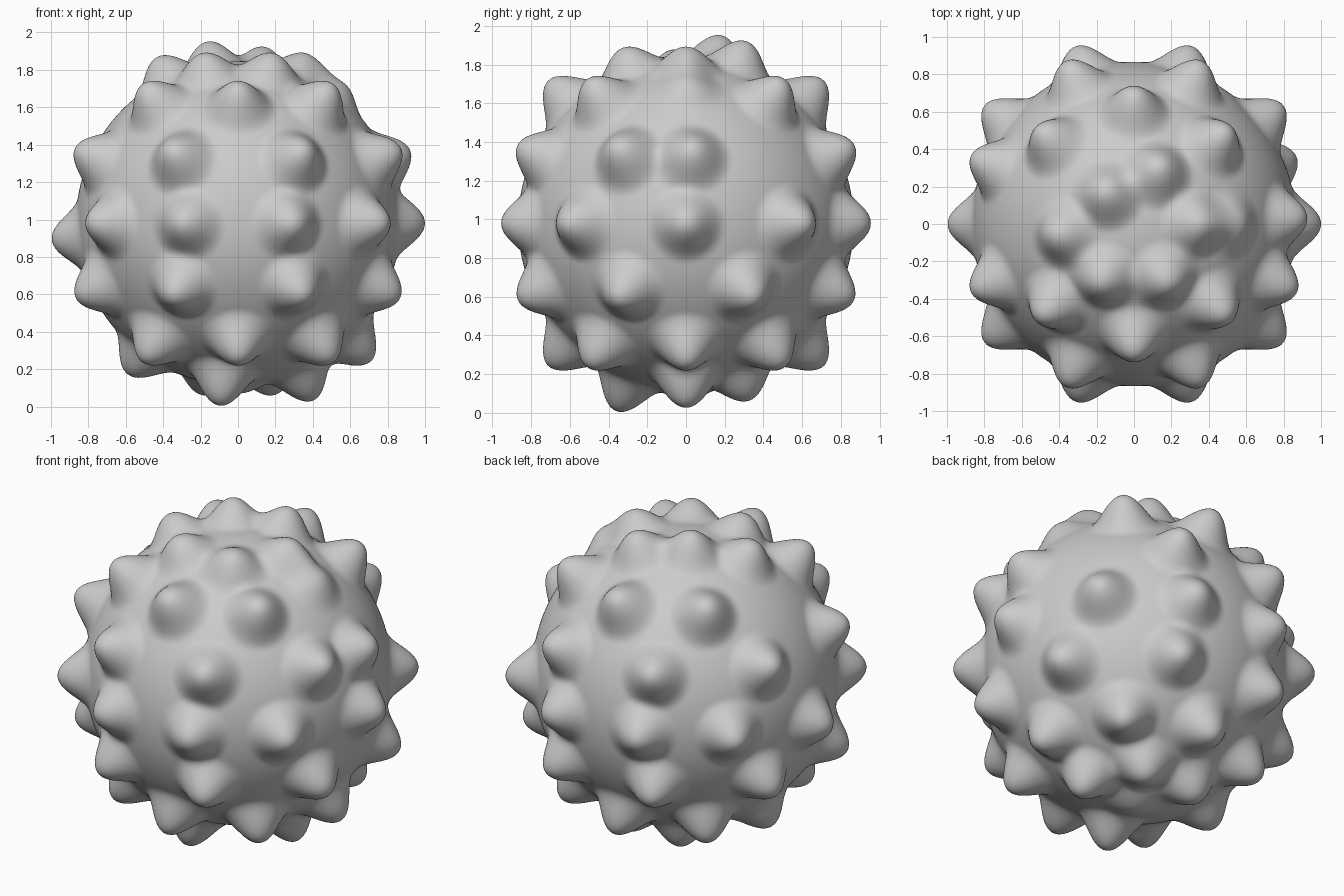
import bpy, bmesh, math
from mathutils import Vector

if "Cube" in bpy.data.objects:
    bpy.data.objects.remove(bpy.data.objects["Cube"])

CENTRE_Z = 0.98
BASE = 0.867      # radius of the ball between the bumps
REACH = 0.25      # angular radius of one bump


def direction(lat, lon):
    a, b = math.radians(lat), math.radians(lon)
    return Vector((math.cos(a) * math.cos(b), math.cos(a) * math.sin(b), math.sin(a)))


bumps = []


def bump(lat, lon, tip):
    bumps.append((direction(lat, lon), tip - BASE))


def ring(lat, count, offset, tip, skip=()):
    for i in range(count):
        if i not in skip:
            bump(lat, offset + i * 360 / count, tip)


# Bump rings by latitude; skipped bumps are gone or shifted
ring(23, 8, 22.5, 1.02, skip=(0,))
ring(-23, 8, 22.5, 1.015)
ring(46, 8, 0, 1.025, skip=(0, 4))
ring(-46, 8, 0, 1.025, skip=(4,))
ring(67.5, 6, 0, 0.98, skip=(1, 2, 3))
ring(-67.5, 6, 0, 0.99, skip=(0, 3, 4, 5))

# Equator, mirrored front and back
for lon in (38.5, 72, 108, 141.5):
    for s in (1, -1):
        bump(0, s * lon, 1.02 if lon in (38.5, 141.5) else 1.0)

# Individually placed bumps: latitude, longitude, tip radius
for lat, lon, tip in ((0, 0, 1.0), (-5, 180, 1.0), (23, 2, 1.0), (53, 0, 0.94),
                      (76, 132, 1.0), (70, 66, 1.0), (64, 188, 0.99),
                      (-54, 180, 1.0), (-67, 0, 1.03), (-69, 255, 1.04), (-90, 0, 0.91)):
    bump(lat, lon, tip)

# Ball, pushed outwards under every bump
bm = bmesh.new()
bmesh.ops.create_icosphere(bm, subdivisions=7, radius=1)
limit = math.cos(REACH)
for v in bm.verts:
    d = v.co.normalized()
    r = BASE
    for axis, height in bumps:
        c = d.dot(axis)
        if c > limit:
            t = math.acos(min(1, c)) / REACH
            r += height * (0.5 + 0.5 * math.cos(math.pi * t)) ** 1.1
    v.co = d * r + Vector((0, 0, CENTRE_Z))
for f in bm.faces:
    f.smooth = True

mesh = bpy.data.meshes.new("bumpy_ball")
bm.to_mesh(mesh)
bm.free()
ball = bpy.data.objects.new("bumpy_ball", mesh)
bpy.context.collection.objects.link(ball)
